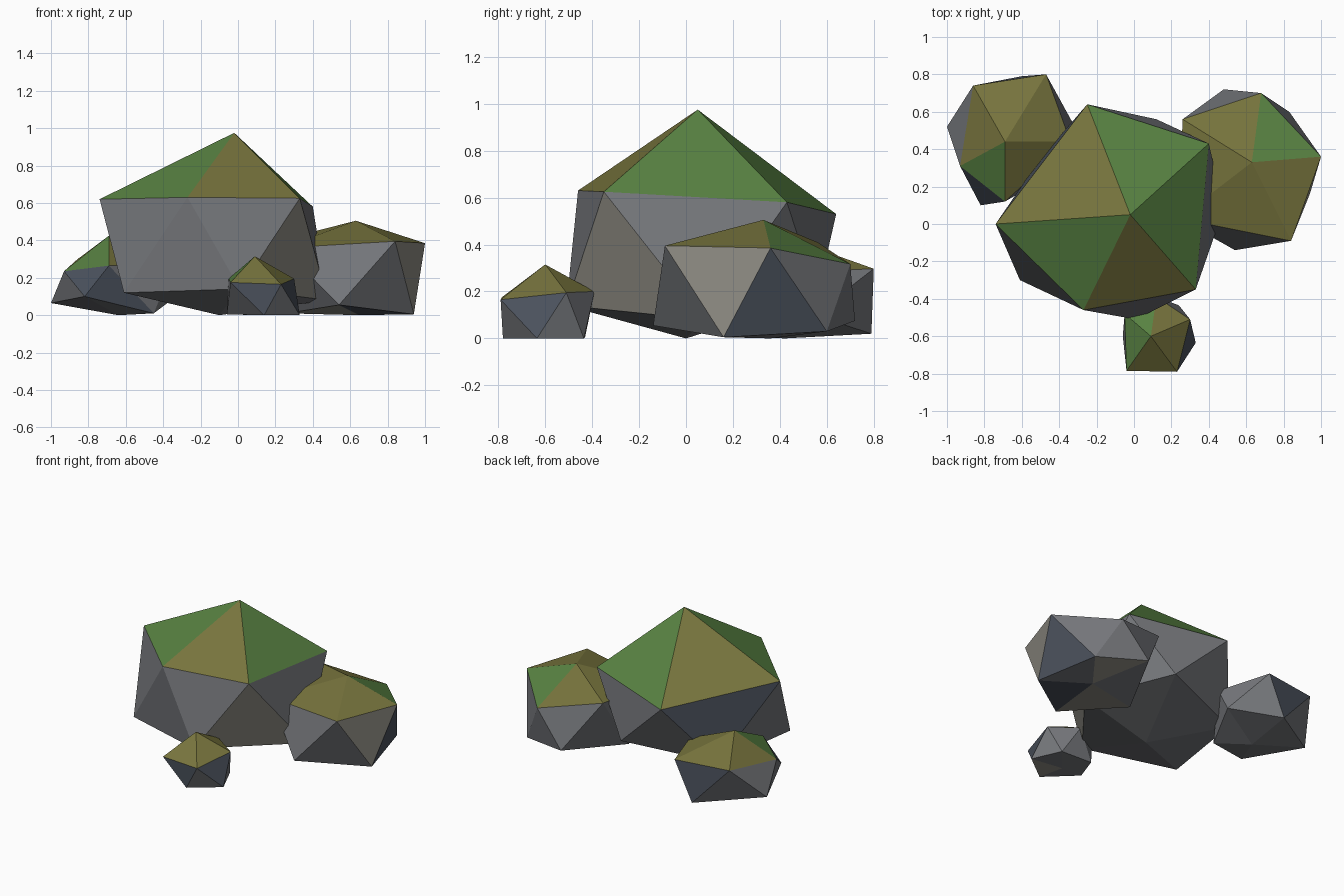
import bpy, bmesh

if "Cube" in bpy.data.objects:
    bpy.data.objects.remove(bpy.data.objects["Cube"])

def srgb(r, g, b):
    return tuple(((c / 255 + 0.055) / 1.055) ** 2.4 for c in (r, g, b)) + (1,)

# One material per flat colour, keyed by a letter
COLOURS = {
    "g": ("moss_green", srgb(88, 130, 66)),
    "o": ("moss_olive", srgb(119, 116, 61)),
    "n": ("stone_grey", srgb(116, 118, 122)),
    "s": ("stone_slate", srgb(75, 82, 93)),
    "w": ("stone_warm", srgb(144, 142, 133)),
}
KEYS = list(COLOURS)
MATS = []
for name, col in COLOURS.values():
    m = bpy.data.materials.new(name)
    m.diffuse_color = col
    m.use_nodes = True
    m.node_tree.nodes["Principled BSDF"].inputs["Base Color"].default_value = m.diffuse_color
    MATS.append(m)

def rock(name, top, upper, lower, bottom, cap, side_a, side_b, base):
    """Distorted icosahedron: apex, two staggered rings of five, base point.
    Colour strings follow the four bands of faces counter-clockwise."""
    bm = bmesh.new()
    t, b = bm.verts.new(top), bm.verts.new(bottom)
    U = [bm.verts.new(p) for p in upper]
    L = [bm.verts.new(p) for p in lower]
    for i in range(5):
        j = (i + 1) % 5
        bands = (((t, U[i], U[j]), cap), ((U[i], L[i], U[j]), side_a),
                 ((U[j], L[i], L[j]), side_b), ((L[j], L[i], b), base))
        for vs, colours in bands:
            bm.faces.new(vs).material_index = KEYS.index(colours[i])
    bmesh.ops.recalc_face_normals(bm, faces=bm.faces)
    me = bpy.data.meshes.new(name)
    bm.to_mesh(me)
    bm.free()
    for m in MATS:
        me.materials.append(m)
    ob = bpy.data.objects.new(name, me)
    bpy.context.collection.objects.link(ob)

# Main boulder
rock("large_boulder", (-.02, .05, .975),
     [(-.74, 0, .62), (-.27, -.46, .63), (.33, -.35, .625), (.40, .43, .58), (-.25, .64, .53)],
     [(-.61, -.30, .12), (.01, -.51, .14), (.48, .08, .08), (.12, .56, .18), (-.5, .35, .11)],
     (-.10, 0, 0), "goggo", "nnnns", "nwnnn", "nnnnn")

# Right boulder
rock("right_boulder", (.63, .33, .505),
     [(.24, .03, .36), (.84, -.09, .395), (1, .36, .385), (.68, .70, .317), (.26, .56, .41)],
     [(.54, -.14, .055), (.94, .16, .005), (.83, .60, .03), (.48, .72, .075), (.26, .27, .01)],
     (.65, .36, 0), "oogoo", "nwnnn", "nsnnn", "snwnw")

# Back left boulder
rock("left_boulder", (-.69, .44, .425),
     [(-.93, .31, .235), (-.69, .12, .265), (-.34, .44, .28), (-.47, .80, .297), (-.86, .74, .298)],
     [(-.82, .10, .10), (-.45, .26, .01), (-.33, .545, .10), (-.60, .79, .02), (-1, .52, .065)],
     (-.64, .42, 0), "goooo", "snnsn", "snnnn", "nnnnn")

# Small front stone
rock("small_stone", (.09, -.60, .315),
     [(-.05, -.48, .195), (-.04, -.785, .175), (.23, -.79, .165), (.30, -.51, .195), (.12, -.39, .20)],
     [(-.06, -.60, .005), (.14, -.78, 0), (.33, -.635, 0), (.24, -.435, 0), (0, -.43, .005)],
     (.10, -.60, 0), "gooog", "nssnn", "nnnnn", "nwnnn")
